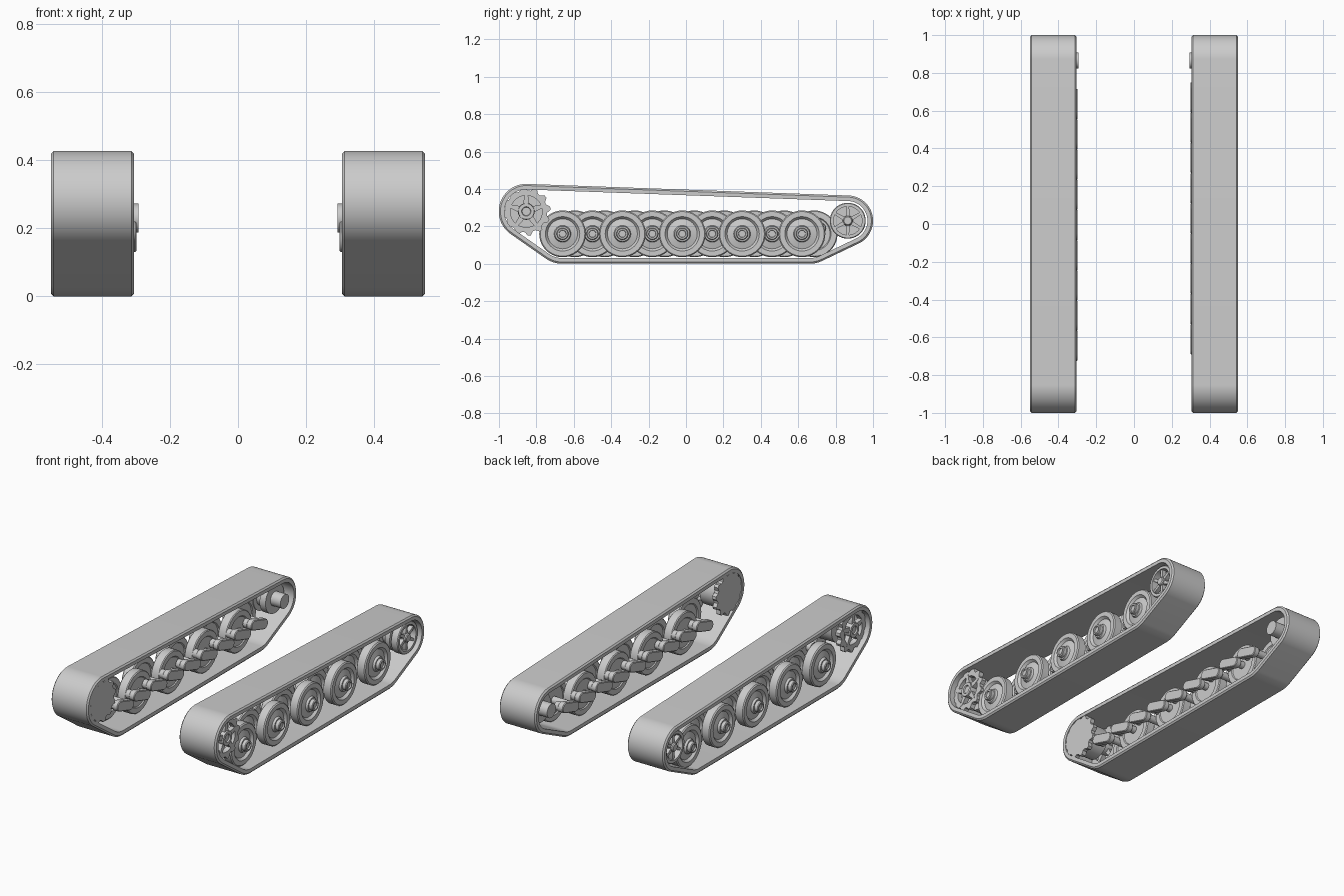
import bpy, bmesh
from math import sin, cos, pi, radians

cube = bpy.data.objects.get("Cube")
if cube:
    bpy.data.objects.remove(cube)

steel = bpy.data.materials.new("light_grey_steel")
steel.use_nodes = True
GREY = (0.6, 0.6, 0.6, 1)
steel.diffuse_color = GREY
steel.node_tree.nodes["Principled BSDF"].inputs["Base Color"].default_value = GREY


def outline(circles, inset=0.0, n=40):
    """Convex outline in y-z stretched around circles (y, z, radius)."""
    pts = []
    for i in range(n):
        c, s = cos(2 * pi * i / n), sin(2 * pi * i / n)
        y, z, r = max(circles, key=lambda k: k[0] * c + k[1] * s + k[2])
        pts.append((y + (r - inset) * c, z + (r - inset) * s))
    return pts


def loft(name, sections, side, closed=False):
    """Skin a list of (x, outline) sections; cap the ends or close the loop."""
    bm = bmesh.new()
    rings = [[bm.verts.new((side * x, y, z)) for y, z in pts] for x, pts in sections]
    pairs = list(zip(rings, rings[1:]))
    if closed:
        pairs.append((rings[-1], rings[0]))
    else:
        bm.faces.new(rings[0])
        bm.faces.new(rings[-1])
    for a, b in pairs:
        for i in range(len(a)):
            j = (i + 1) % len(a)
            bm.faces.new((a[i], a[j], b[j], b[i]))
    bmesh.ops.remove_doubles(bm, verts=bm.verts, dist=1e-5)
    bmesh.ops.recalc_face_normals(bm, faces=bm.faces)
    mesh = bpy.data.meshes.new(name)
    bm.to_mesh(mesh)
    bm.free()
    mesh.materials.append(steel)
    obj = bpy.data.objects.new(name, mesh)
    bpy.context.collection.objects.link(obj)
    bpy.ops.object.select_all(action="DESELECT")
    obj.select_set(True)
    bpy.context.view_layer.objects.active = obj
    bpy.ops.object.shade_smooth_by_angle(angle=radians(30))
    return obj


def turned(name, profile, y, z, side, closed=False, n=40):
    """Lathe an (x, radius) profile around an axle at y, z."""
    return loft(name, [(x, outline([(y, z, r)], n=n)) for x, r in profile], side, closed)


def spokes(name, count, y, z, inner, outer, x0, x1, side, start):
    """Radial arms between two (distance, radius) ends."""
    for k in range(count):
        a = start + 2 * pi * k / count
        shape = outline([(y + d * cos(a), z + d * sin(a), r) for d, r in (inner, outer)], n=16)
        loft(name, [(x0, shape), (x1, shape)], side)


def gear(y, z, teeth, low, high):
    """Toothed outline with four points per tooth."""
    pts = []
    for i in range(teeth * 4):
        a = 2 * pi * (i + 0.5) / (teeth * 4)
        r = high if i % 4 < 2 else low
        pts.append((y + r * cos(a), z + r * sin(a)))
    return pts


SPROCKET = (-0.854, 0.28)
IDLER = (0.865, 0.23)
WHEEL_Z = 0.16
TRACK = [(*SPROCKET, 0.147), (-0.66, WHEEL_Z, WHEEL_Z), (0.66, WHEEL_Z, WHEEL_Z), (*IDLER, 0.135)]
BELT = [(0.305, 0.03), (0.305, 0.009), (0.313, 0), (0.542, 0), (0.55, 0.009), (0.55, 0.03)]
WHEEL = [(0.45, 0.04), (0.45, 0.085), (0.444, 0.09), (0.444, 0.12), (0.449, 0.125),
         (0.496, 0.125), (0.502, 0.119), (0.502, 0.092), (0.488, 0.08), (0.497, 0.045),
         (0.51, 0.04), (0.51, 0.032), (0.53, 0.032), (0.534, 0.028), (0.534, 0.02),
         (0.526, 0.018)]
INNER_SHIFT = -0.085


def road_wheel(name, y, shift, side, lean):
    """Dished wheel, its axle and the swing arm behind it."""
    turned(name, [(x + shift, r) for x, r in WHEEL], y, WHEEL_Z, side)
    turned(name + "_axle", [(0.31, 0.022), (0.46 + shift, 0.022)], y, WHEEL_Z, side, n=20)
    ends = [(y, WHEEL_Z, 0.03), (y + lean, 0.19, 0.03)]
    loft(name + "_swing_arm", [(0.298, outline(ends, 0.004)), (0.302, outline(ends)),
                               (0.33, outline(ends)), (0.334, outline(ends, 0.004))], side)
    turned(name + "_pivot", [(0.33, 0.026), (0.36, 0.026)], y + lean, 0.19, side, n=20)


for side in (1, -1):
    label = "left_" if side > 0 else "right_"
    # Each side's suspension swings the opposite way, so its wheels are staggered.
    offset = 0.0 if side > 0 else 0.065
    lean = side * 0.1

    loft(label + "track_belt", [(x, outline(TRACK, d, 128)) for x, d in BELT], side, True)

    # Interleaved road wheels
    for k in range(5):
        road_wheel(label + "outer_wheel", -0.66 + 0.32 * k + offset, 0, side, lean)
    for k in range(4):
        road_wheel(label + "inner_wheel", -0.5 + 0.32 * k + offset, INNER_SHIFT, side, lean)

    # Drive sprocket: toothed rim with openings, hub, drum and toothed back plate
    y, z = SPROCKET
    rim, hole = gear(y, z, 12, 0.112, 0.13), gear(y, z, 12, 0.085, 0.085)
    loft(label + "sprocket_rim", [(0.49, hole), (0.49, rim), (0.52, rim), (0.52, hole)], side, True)
    loft(label + "sprocket_back", [(0.308, rim), (0.335, rim)], side)
    turned(label + "sprocket_drum", [(0.33, 0.095), (0.44, 0.095), (0.44, 0.04), (0.51, 0.045),
                                     (0.53, 0.042), (0.53, 0.025), (0.522, 0.022)], y, z, side)
    spokes(label + "sprocket_spoke", 5, y, z, (0.03, 0.018), (0.092, 0.009),
           0.495, 0.522, side, pi / 2)

    # Rear idler: spoked rim, hub, back disc and inner axle
    y, z = IDLER
    turned(label + "idler_rim", [(0.485, 0.076), (0.485, 0.096), (0.525, 0.096), (0.53, 0.092),
                                 (0.53, 0.076)], y, z, side, True)
    spokes(label + "idler_spoke", 6, y, z, (0.0, 0.012), (0.08, 0.007),
           0.495, 0.522, side, pi / 6)
    turned(label + "idler_hub", [(0.293, 0.034), (0.293, 0.042), (0.36, 0.042), (0.36, 0.088),
                                 (0.4, 0.088), (0.4, 0.06), (0.44, 0.06), (0.44, 0.09),
                                 (0.47, 0.09), (0.47, 0.028), (0.53, 0.025), (0.535, 0.02)],
           y, z, side)
